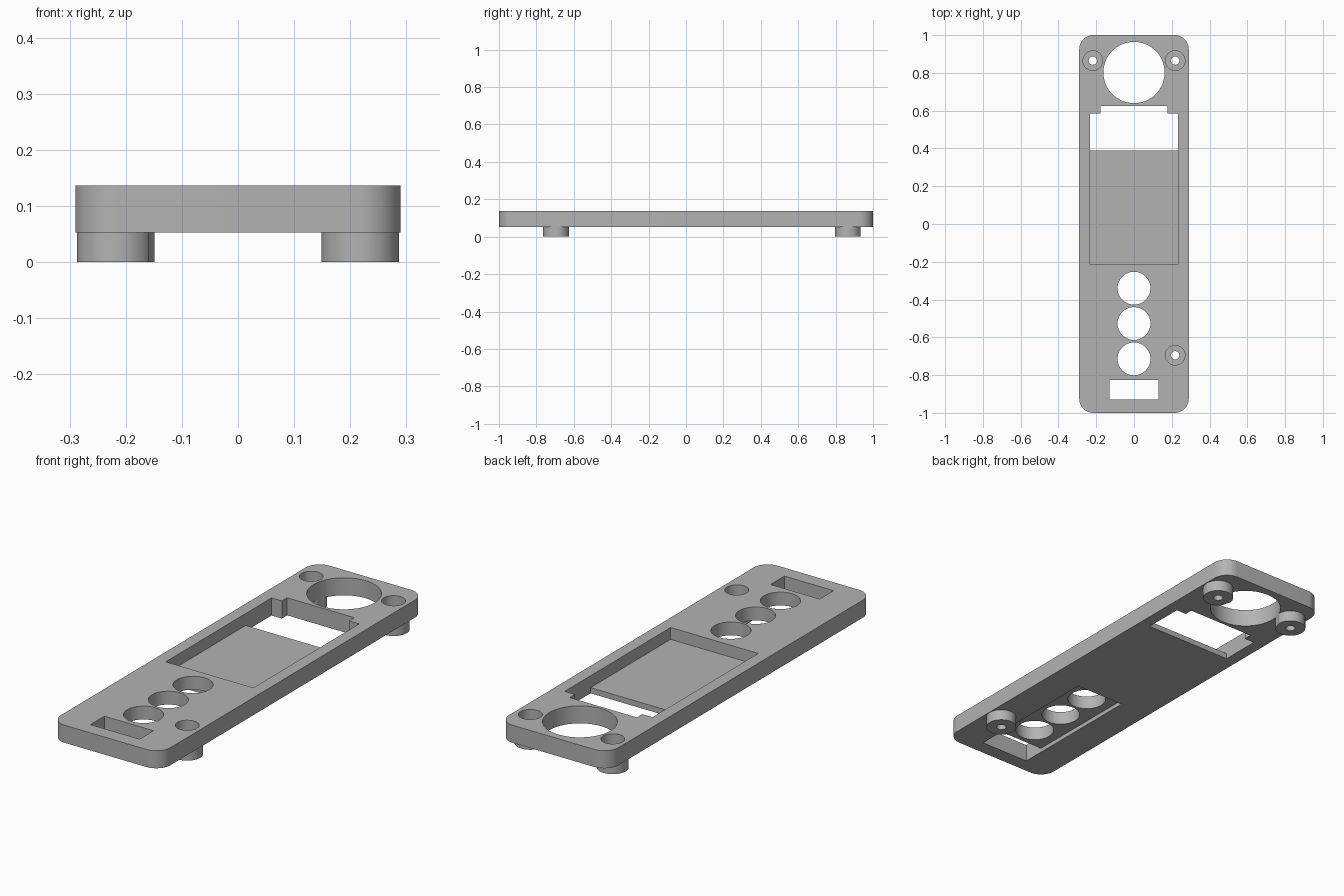
import bpy, bmesh, math

if "Cube" in bpy.data.objects:
    bpy.data.objects.remove(bpy.data.objects["Cube"], do_unlink=True)

TOP, UNDER = 0.137, 0.053
grey = bpy.data.materials.new("plain grey")
grey.use_nodes = True
colour = (0.45, 0.45, 0.45, 1)
grey.diffuse_color = colour
grey.node_tree.nodes["Principled BSDF"].inputs["Base Color"].default_value = colour


def prism(name, outline, z0, z1):
    """Extrude a counter-clockwise outline from z0 to z1."""
    bm = bmesh.new()
    base = bm.faces.new([bm.verts.new((x, y, z0)) for x, y in outline])
    top = bmesh.ops.extrude_face_region(bm, geom=[base])["geom"]
    for v in top:
        if isinstance(v, bmesh.types.BMVert):
            v.co.z = z1
    bmesh.ops.recalc_face_normals(bm, faces=bm.faces)
    mesh = bpy.data.meshes.new(name)
    bm.to_mesh(mesh)
    bm.free()
    mesh.materials.append(grey)
    ob = bpy.data.objects.new(name, mesh)
    bpy.context.collection.objects.link(ob)
    return ob


def arc(cx, cy, r, start, sweep, n):
    angles = [math.radians(start + sweep * i / n) for i in range(n + 1)]
    return [(cx + r * math.cos(a), cy + r * math.sin(a)) for a in angles]


def circle(cx, cy, r, n=64):
    return arc(cx, cy, r, 0, 360, n)[:-1]


def rect(half, y0, y1):
    return [(-half, y0), (half, y0), (half, y1), (-half, y1)]


def combine(target, tool, operation):
    mod = target.modifiers.new(operation, 'BOOLEAN')
    mod.operation, mod.solver, mod.object = operation, 'EXACT', tool
    bpy.context.view_layer.objects.active = target
    bpy.ops.object.modifier_apply(modifier=mod.name)
    bpy.data.objects.remove(tool, do_unlink=True)


# Rounded plate
R, W, L = 0.075, 0.29, 1.0
outline = []
for i, (sx, sy) in enumerate([(1, 1), (-1, 1), (-1, -1), (1, -1)]):
    outline += arc(sx * (W - R), sy * (L - R), R, 90 * i, 90, 14)
plate = prism("face_plate", outline, UNDER, TOP)

# Screw bosses under the plate
screws = [(-0.218, 0.865), (0.218, 0.865), (0.218, -0.695)]
for x, y in screws:
    combine(plate, prism("boss", circle(x, y, 0.069), 0, 0.09), 'UNION')

# Stepped screw holes
for x, y in screws:
    combine(plate, prism("counterbore", circle(x, y, 0.052), 0.025, 0.2), 'DIFFERENCE')
    combine(plate, prism("screw_hole", circle(x, y, 0.022, 32), -0.1, 0.1), 'DIFFERENCE')

# Large round opening
combine(plate, prism("round_opening", circle(0, 0.802, 0.162, 96), -0.1, 0.2), 'DIFFERENCE')

# Display pocket and the notched window behind it
combine(plate, prism("pocket", rect(0.232, -0.215, 0.5), 0.08, 0.2), 'DIFFERENCE')
window = [(-0.232, 0.39), (0.232, 0.39), (0.232, 0.585), (0.178, 0.585),
          (0.178, 0.625), (-0.178, 0.625), (-0.178, 0.585), (-0.232, 0.585)]
combine(plate, prism("window", window, -0.1, 0.2), 'DIFFERENCE')

# Shallow recess under the buttons, button holes and slot
combine(plate, prism("recess", rect(0.13, -0.93, -0.245), -0.1, UNDER + 0.02), 'DIFFERENCE')
for y in (-0.34, -0.527, -0.714):
    combine(plate, prism("button_hole", circle(0, y, 0.087), -0.1, 0.2), 'DIFFERENCE')
combine(plate, prism("slot", rect(0.13, -0.93, -0.825), -0.1, 0.2), 'DIFFERENCE')

# Smooth round walls, sharp edges
bpy.ops.object.select_all(action='DESELECT')
plate.select_set(True)
bpy.context.view_layer.objects.active = plate
bpy.ops.object.shade_smooth_by_angle(angle=math.radians(30))
